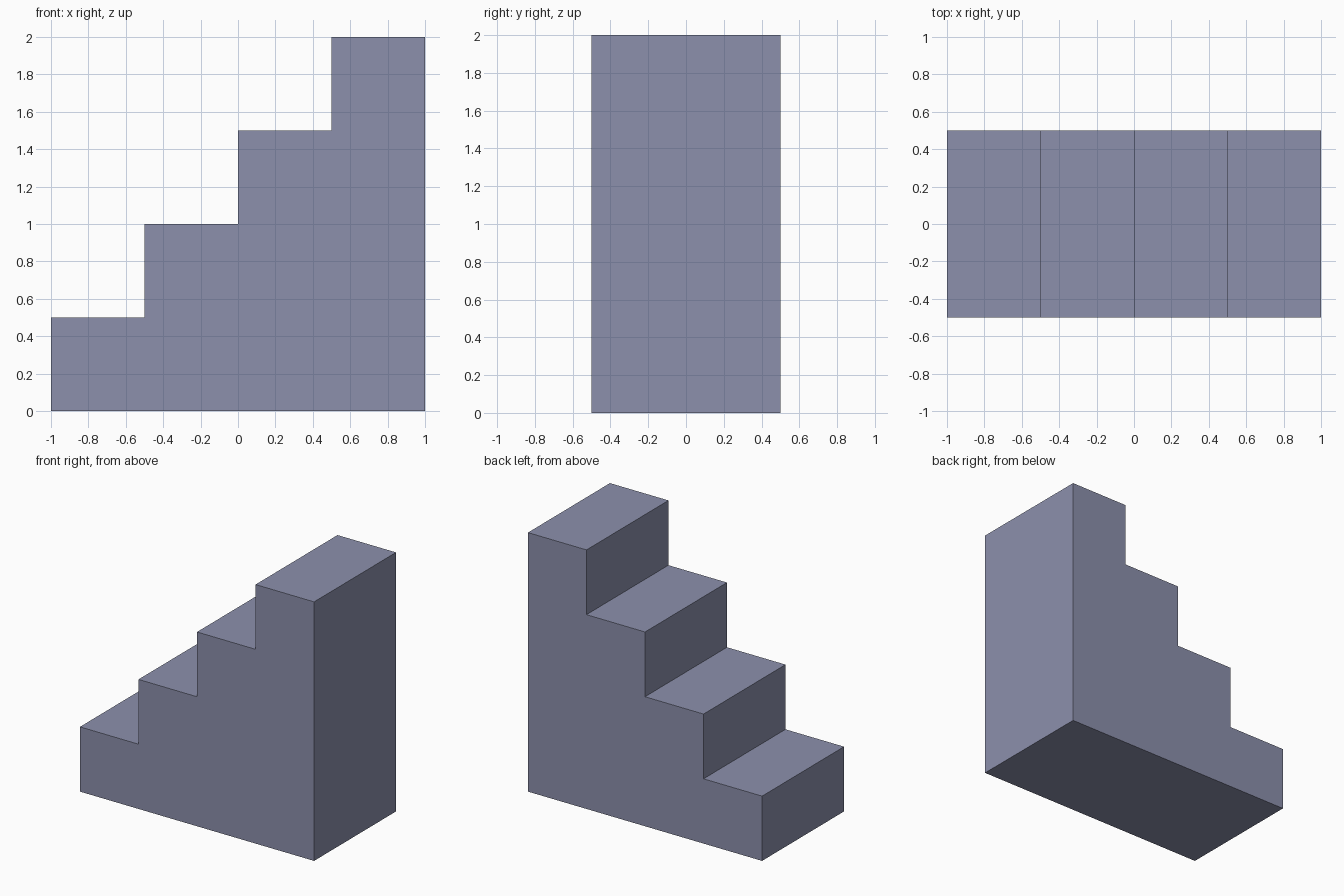
import bpy, bmesh

if "Cube" in bpy.data.objects:
    bpy.data.objects.remove(bpy.data.objects["Cube"])

STEPS, RUN, RISE, HALF_W = 4, 0.5, 0.5, 0.5

# single slate colour
slate = bpy.data.materials.new("slate_blue_grey")
slate.diffuse_color = (0.262, 0.279, 0.413, 1)
slate.use_nodes = True
slate.node_tree.nodes["Principled BSDF"].inputs["Base Color"].default_value = slate.diffuse_color

# stepped side profile (x, z)
profile = [(1, 0), (-1, 0)]
for i in range(STEPS):
    x = -1 + i * RUN
    z = (i + 1) * RISE
    profile += [(x, z), (x + RUN, z)]

# extrude the profile across the width
bm = bmesh.new()
side = bm.faces.new([bm.verts.new((x, -HALF_W, z)) for x, z in profile])
ext = bmesh.ops.extrude_face_region(bm, geom=[side], use_keep_orig=True)
moved = [v for v in ext["geom"] if isinstance(v, bmesh.types.BMVert)]
bmesh.ops.translate(bm, verts=moved, vec=(0, 2 * HALF_W, 0))
bmesh.ops.recalc_face_normals(bm, faces=bm.faces[:])

mesh = bpy.data.meshes.new("staircase")
bm.to_mesh(mesh)
bm.free()
mesh.materials.append(slate)
stairs = bpy.data.objects.new("staircase", mesh)
bpy.context.collection.objects.link(stairs)
